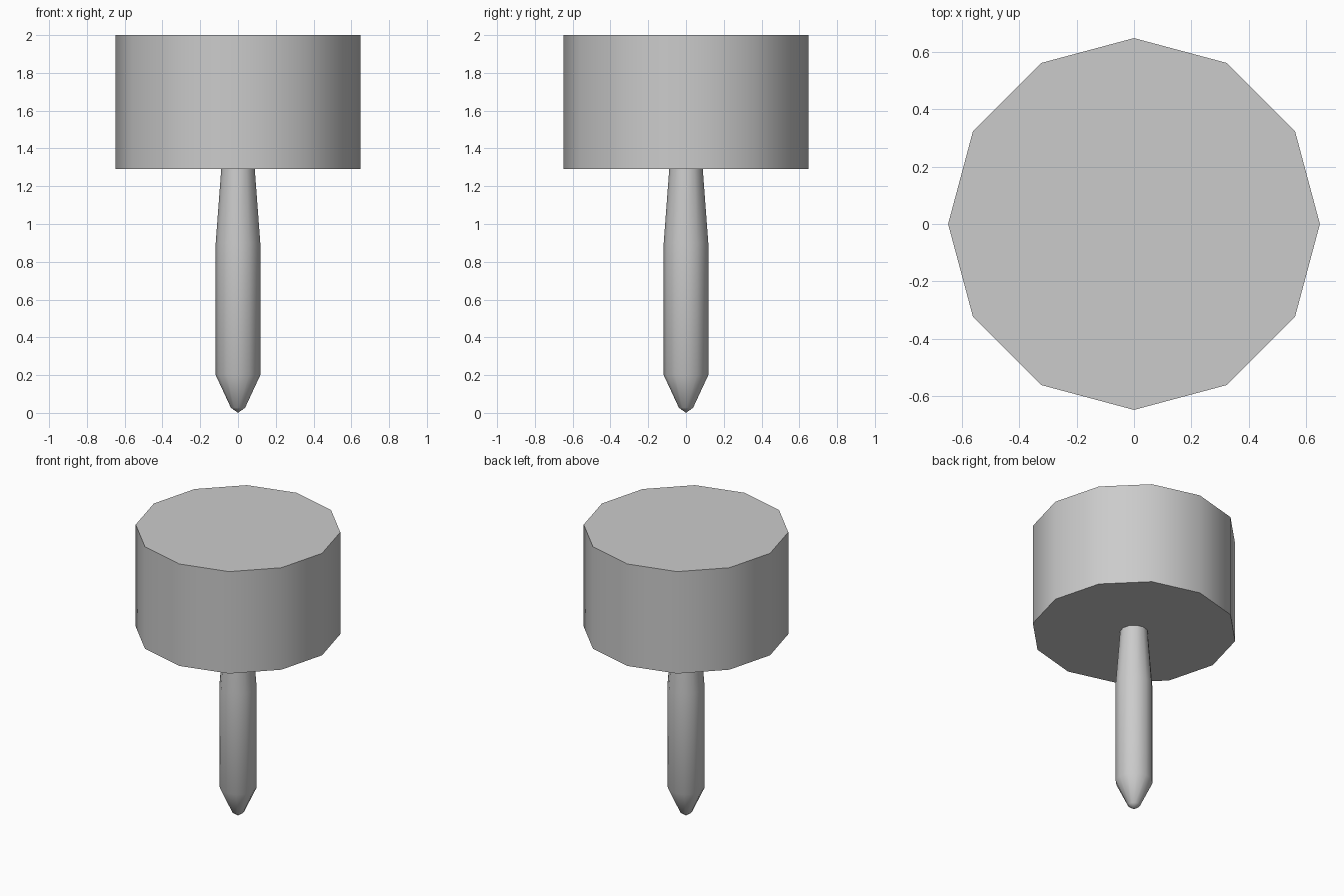
import bpy
import bmesh
import math

if "Cube" in bpy.data.objects:
    bpy.data.objects.remove(bpy.data.objects["Cube"])

SIDES = 12


def lathe(name, profile):
    """Revolve (radius, z) points around z; radius 0 gives a pole, open ends are capped."""
    bm = bmesh.new()
    rings = []
    for r, z in profile:
        if r == 0:
            rings.append([bm.verts.new((0, 0, z))] * SIDES)
        else:
            rings.append([bm.verts.new((r * math.cos(math.tau * i / SIDES),
                                        r * math.sin(math.tau * i / SIDES), z))
                          for i in range(SIDES)])
    for low, high in zip(rings, rings[1:]):
        for i in range(SIDES):
            j = (i + 1) % SIDES
            corners = [low[i], low[j], high[j], high[i]]
            bm.faces.new(list(dict.fromkeys(corners)))
    for ring, (r, z) in ((rings[0], profile[0]), (rings[-1], profile[-1])):
        if r > 0:
            bm.faces.new(ring)
    bmesh.ops.recalc_face_normals(bm, faces=bm.faces)
    mesh = bpy.data.meshes.new(name)
    bm.to_mesh(mesh)
    bm.free()
    obj = bpy.data.objects.new(name, mesh)
    bpy.context.collection.objects.link(obj)
    bpy.ops.object.select_all(action='DESELECT')
    obj.select_set(True)
    bpy.context.view_layer.objects.active = obj
    bpy.ops.object.shade_smooth_by_angle(angle=math.radians(50))
    return obj


# Broad drum-shaped head
lathe("head", [(0.648, 1.29), (0.648, 2.0)])

# Pointed shaft, tapering slightly where it enters the head
lathe("shaft", [(0, 0), (0.038, 0.028), (0.118, 0.2), (0.118, 0.9), (0.088, 1.3)])
